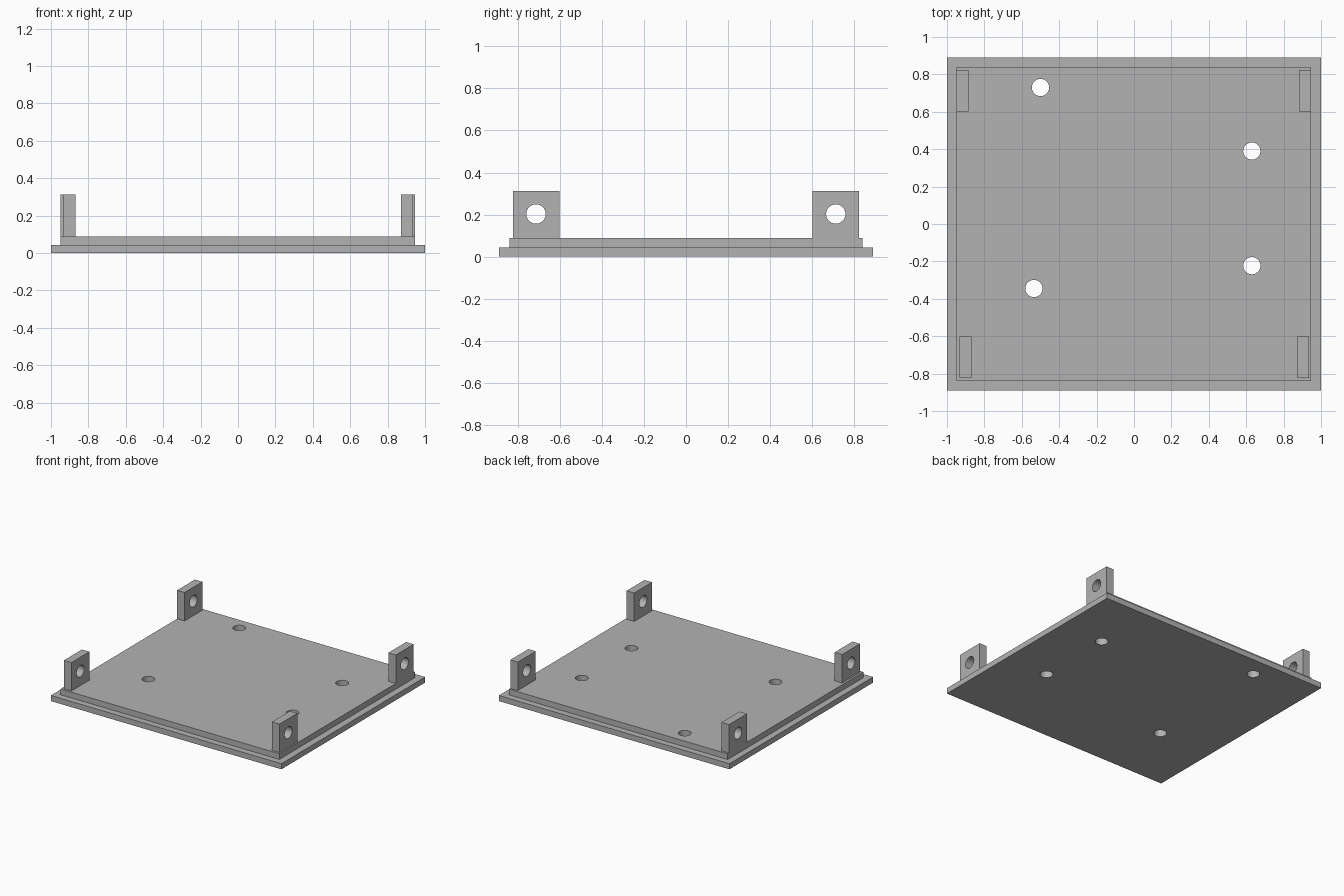
import bpy
import math

cube = bpy.data.objects.get("Cube")
if cube:
    bpy.data.objects.remove(cube, do_unlink=True)

# Single plain grey
grey = bpy.data.materials.new("plain grey")
grey.use_nodes = True
colour = (0.45, 0.45, 0.45, 1)
grey.diffuse_color = colour
grey.node_tree.nodes["Principled BSDF"].inputs["Base Color"].default_value = colour

HOLE_RADIUS = 0.046


def box(name, low, high):
    """Box between two opposite corners."""
    centre = [(a + b) / 2 for a, b in zip(low, high)]
    bpy.ops.mesh.primitive_cube_add(size=1, location=centre)
    obj = bpy.context.object
    obj.name = name
    obj.scale = [b - a for a, b in zip(low, high)]
    bpy.ops.object.transform_apply(location=False, rotation=False, scale=True)
    obj.data.materials.append(grey)
    return obj


def drill(obj, centre, rotation=(0, 0, 0)):
    """Cut a round through hole and discard the cutter."""
    bpy.ops.mesh.primitive_cylinder_add(
        vertices=48, radius=HOLE_RADIUS, depth=0.4, location=centre, rotation=rotation)
    cutter = bpy.context.object
    cutter.hide_render = True
    cutter.data.materials.append(grey)
    mod = obj.modifiers.new("hole", "BOOLEAN")
    mod.operation = "DIFFERENCE"
    mod.solver = "EXACT"
    mod.object = cutter
    bpy.ops.object.select_all(action="DESELECT")
    bpy.context.view_layer.objects.active = obj
    obj.select_set(True)
    bpy.ops.object.modifier_apply(modifier=mod.name)
    bpy.data.objects.remove(cutter, do_unlink=True)


def finish(obj):
    bpy.ops.object.select_all(action="DESELECT")
    bpy.context.view_layer.objects.active = obj
    obj.select_set(True)
    bpy.ops.object.shade_smooth_by_angle(angle=math.radians(30))


# Stepped plate: wide base with a slightly smaller lid step on top
STEP, TOP = 0.044, 0.089
base_plate = box("base_plate", (-1, -0.89, 0), (1, 0.89, STEP))
raised_plate = box("raised_plate", (-0.95, -0.84, STEP), (0.947, 0.84, TOP))

# Four mounting holes through both plates
mounting_holes = [(-0.5, 0.73), (0.63, 0.39), (0.63, -0.223), (-0.535, -0.345)]
for plate in (base_plate, raised_plate):
    for x, y in mounting_holes:
        drill(plate, (x, y, STEP))
    finish(plate)

# Upright corner tabs, each with a sideways hole
TAB_THICK, TAB_HEIGHT = 0.065, 0.312
tabs = {
    "back_right_tab": (-0.95, 0.602),
    "front_right_tab": (-0.933, -0.823),
    "back_left_tab": (0.882, 0.602),
    "front_left_tab": (0.871, -0.823),
}
for name, (x, y) in tabs.items():
    tab = box(name, (x, y, TOP), (x + TAB_THICK, y + 0.221, TAB_HEIGHT))
    drill(tab, (x + TAB_THICK / 2, y + 0.11, 0.203), (0, math.pi / 2, 0))
    finish(tab)
